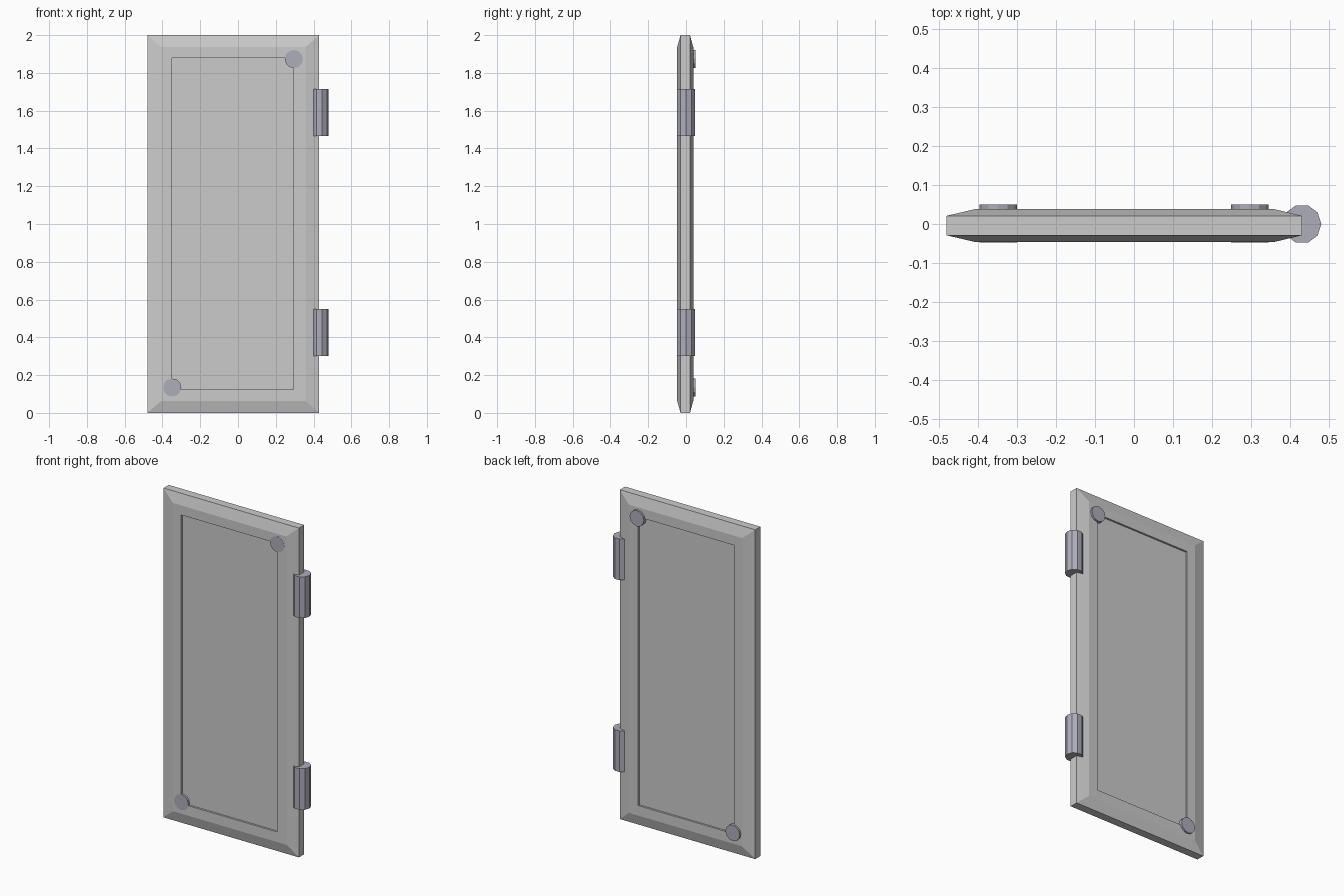
import bpy, bmesh
from math import radians

if "Cube" in bpy.data.objects:
    bpy.data.objects.remove(bpy.data.objects["Cube"])

metal = bpy.data.materials.new("hinge_metal")
metal.diffuse_color = (0.42, 0.42, 0.50, 1)
metal.use_nodes = True
metal.node_tree.nodes["Principled BSDF"].inputs["Base Color"].default_value = metal.diffuse_color


def rect(bm, x0, x1, z0, z1, y):
    return [bm.verts.new((x, y, z)) for x, z in ((x0, z0), (x1, z0), (x1, z1), (x0, z1))]


# Door slab: bevelled border and a shallow sunken panel on both sides
YC = -0.004
OUTER = (-0.48, 0.43, 0.0, 2.0)
FLAT = (-0.405, 0.357, 0.064, 1.936)
PANEL = (-0.35, 0.295, 0.125, 1.878)
bm = bmesh.new()
half = [(OUTER, 0.025), (FLAT, 0.0425), (PANEL, 0.0425), (PANEL, 0.031)]
rings = [rect(bm, *r, YC - d) for r, d in reversed(half)]
rings += [rect(bm, *r, YC + d) for r, d in half]
for a, b in zip(rings, rings[1:]):
    for i in range(4):
        j = (i + 1) % 4
        bm.faces.new((a[i], a[j], b[j], b[i]))
bm.faces.new(rings[0])
bm.faces.new(rings[-1])
bmesh.ops.recalc_face_normals(bm, faces=bm.faces)
mesh = bpy.data.meshes.new("door_slab")
bm.to_mesh(mesh)
bm.free()
bpy.context.collection.objects.link(bpy.data.objects.new("door_slab", mesh))


def cylinder(name, sides, radius, depth, loc, rot=(0, 0, 0)):
    bpy.ops.mesh.primitive_cylinder_add(vertices=sides, radius=radius, depth=depth,
                                        location=loc, rotation=rot)
    ob = bpy.context.object
    ob.name = name
    ob.data.materials.append(metal)
    return ob


# Hinge barrels on the right edge, one corner pointing to +x
for name, z in (("hinge_lower", 0.425), ("hinge_upper", 1.59)):
    cylinder(name, 10, 0.05, 0.25, (0.43, 0, z), (0, 0, radians(90)))

# Round studs through opposite panel corners
for name, x, z in (("stud_lower", -0.348, 0.134), ("stud_upper", 0.296, 1.873)):
    cylinder(name, 12, 0.048, 0.0975, (x, 0.00125, z), (radians(90), 0, 0))
